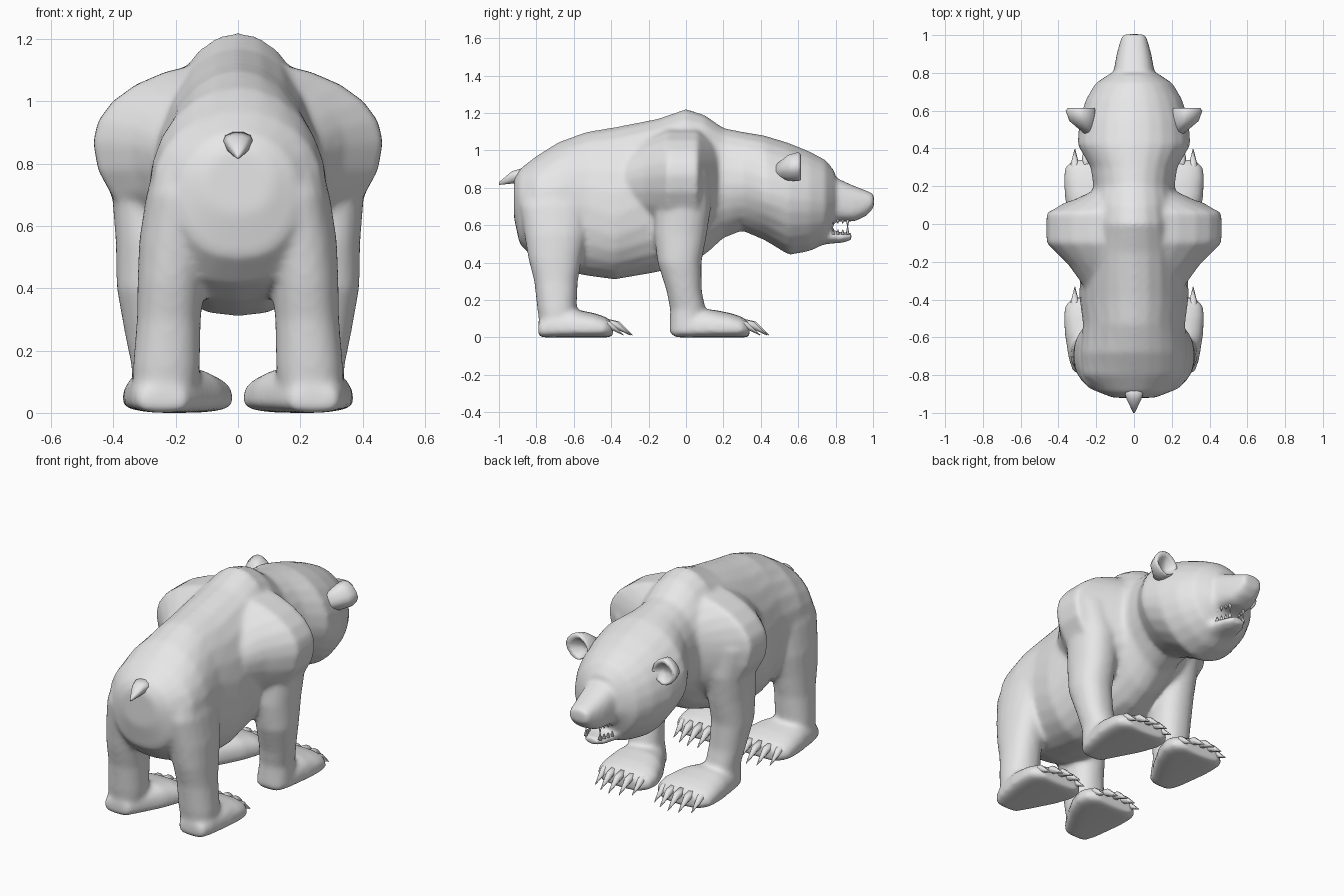
import bpy
import bmesh
from math import sin, cos, pi
from mathutils import Vector

# Remove the default cube only
default_cube = bpy.data.objects.get("Cube")
if default_cube:
    bpy.data.objects.remove(default_cube, do_unlink=True)

# One plain fur colour for everything
grey = bpy.data.materials.new("plain_grey")
grey.use_nodes = True
grey.diffuse_color = (0.8, 0.8, 0.8, 1)
grey.node_tree.nodes["Principled BSDF"].inputs["Base Color"].default_value = (0.8, 0.8, 0.8, 1)


def soft(value, power):
    """Signed power, used to square off or pinch an ellipse."""
    return (abs(value) ** power) * (1 if value >= 0 else -1)


def loft(bm, rings):
    """Skin a list of point rings and close both ends."""
    rows = [[bm.verts.new(p) for p in ring] for ring in rings]
    count = len(rows[0])
    for a, b in zip(rows, rows[1:]):
        for i in range(count):
            j = (i + 1) % count
            bm.faces.new((a[i], a[j], b[j], b[i]))
    bm.faces.new(rows[0])
    bm.faces.new(rows[-1][::-1])


def upright_ring(y, low, middle, high, width, x=0, top=1.0, bottom=1.0, sides=24):
    """Ring facing along y with its widest point at the middle height."""
    points = []
    for i in range(sides):
        angle = 2 * pi * i / sides
        upper = sin(angle) > 0
        power = top if upper else bottom
        reach = high - middle if upper else middle - low
        points.append(Vector((x + width * soft(cos(angle), power), y,
                              middle + reach * soft(sin(angle), power))))
    return points


def level_ring(z, x, y, rx, ry, side, sides=20):
    """Ring lying flat, for legs."""
    turns = [2 * pi * i / sides for i in range(sides)]
    return [Vector((side * (x + rx * soft(cos(t), 0.9)), y + ry * soft(sin(t), 0.9), z))
            for t in turns]


def spike(bm, path, radii, sides=6):
    """Tapered tube through a short path."""
    rings = []
    for k, point in enumerate(path):
        ahead = path[min(k + 1, len(path) - 1)] - path[max(k - 1, 0)]
        turn = ahead.to_track_quat('Z', 'Y')
        rings.append([point + turn @ Vector((cos(2 * pi * i / sides), sin(2 * pi * i / sides), 0)) * radii[k]
                      for i in range(sides)])
    loft(bm, rings)


def finish(bm, name):
    """Turn the bmesh into a smooth shaded object."""
    bmesh.ops.recalc_face_normals(bm, faces=bm.faces)
    mesh = bpy.data.meshes.new(name)
    bm.to_mesh(mesh)
    bm.free()
    mesh.materials.append(grey)
    mesh.shade_smooth()
    obj = bpy.data.objects.new(name, mesh)
    bpy.context.collection.objects.link(obj)
    return obj


# Rump, back, hump, neck and head: y, low, middle, high, half width
trunk = [
    (-.92, .64, .74, .85, .11), (-.89, .50, .72, .90, .19),
    (-.80, .41, .72, .97, .275), (-.68, .36, .72, 1.045, .285),
    (-.53, .33, .70, 1.10, .27), (-.38, .31, .65, 1.125, .29),
    (-.15, .35, .75, 1.17, .28), (0, .39, .80, 1.222, .25),
    (.10, .44, .82, 1.19, .235), (.20, .53, .82, 1.12, .215),
    (.30, .57, .82, 1.10, .23), (.42, .52, .78, 1.08, .30),
    (.55, .44, .74, 1.04, .29), (.66, .46, .73, .995, .255),
    (.745, .50, .72, .95, .205), (.795, .62, .72, .89, .13)]

# Shoulder mass spreading out to both front legs
shoulders = [
    (-.34, .60, .84, 1.0, .26), (-.22, .56, .86, 1.08, .345),
    (-.10, .52, .87, 1.13, .465), (.06, .52, .87, 1.13, .465),
    (.17, .58, .85, 1.06, .23)]

# Muzzle and lower jaw in the same order
muzzle = [
    (.66, .60, .70, .91, .17), (.80, .62, .71, .855, .11),
    (.90, .62, .70, .81, .092), (.965, .65, .71, .785, .074),
    (1.005, .695, .73, .766, .06)]
jaw = [
    (.66, .48, .53, .57, .12), (.76, .50, .54, .575, .09),
    (.84, .506, .535, .562, .07), (.885, .52, .54, .562, .045)]

# Legs: z, x, y, radius x, radius y
hind_leg = [
    (.02, .235, -.68, .10, .095), (.15, .23, -.69, .108, .105),
    (.30, .222, -.695, .103, .117), (.42, .215, -.70, .108, .143),
    (.55, .20, -.695, .118, .17), (.70, .18, -.70, .115, .19),
    (.85, .15, -.69, .10, .165)]
front_leg = [
    (.02, .24, 0, .10, .09), (.15, .25, .01, .092, .095),
    (.25, .265, -.01, .098, .095), (.40, .28, -.035, .11, .118),
    (.55, .275, -.03, .118, .142), (.70, .28, -.015, .125, .15),
    (.87, .30, -.015, .15, .14), (.97, .27, -.015, .12, .10)]

# Paw: distance behind the toes, height, half width, x
paw = [(-.39, .08, .075, .245), (-.32, .14, .11, .235), (-.19, .15, .158, .208),
       (-.09, .13, .18, .193), (-.03, .11, .172, .193), (.01, .08, .13, .193)]
toes = (-.40, .33)

# Body: overlapping volumes fused into one soft skin
bm = bmesh.new()
loft(bm, [upright_ring(*r, bottom=0.85 if r[0] < 0 else 1.1) for r in trunk])
loft(bm, [upright_ring(*r) for r in shoulders])
loft(bm, [upright_ring(*r, top=0.75, bottom=0.7) for r in muzzle])
loft(bm, [upright_ring(*r) for r in jaw])
for side in (1, -1):
    for leg in (hind_leg, front_leg):
        loft(bm, [level_ring(*r, side) for r in leg])
    for toe in toes:
        loft(bm, [upright_ring(toe + d, 0, .04, h, w, x=side * x, top=0.75, bottom=0.75)
                  for d, h, w, x in paw])
body = finish(bm, "body")
fuse = body.modifiers.new("fuse", 'REMESH')
fuse.mode = 'VOXEL'
fuse.voxel_size = 0.013
fuse.use_smooth_shade = True
relax = body.modifiers.new("relax", 'SMOOTH')
relax.factor = 0.5
relax.iterations = 11

# Tail
bm = bmesh.new()
loft(bm, [upright_ring(*r, sides=10) for r in (
    (-.86, .83, .88, .91, .06), (-.93, .82, .87, .89, .038), (-1.0, .815, .825, .83, .004))])
finish(bm, "tail")

# Cupped ears: y, x, z, radius, ending in a recess
ear_rings = [(.48, .23, .89, .035), (.545, .272, .907, .07), (.60, .282, .913, .08),
             (.615, .28, .91, .07), (.60, .275, .905, .055), (.57, .265, .90, .02)]
for side, label in ((1, "left"), (-1, "right")):
    bm = bmesh.new()
    loft(bm, [upright_ring(y, z - r, z, z + r, r, x=side * x, top=1.25, bottom=1.25, sides=14)
              for y, x, z, r in ear_rings])
    finish(bm, label + "_ear")

# Five stout claws on each paw
for side, label in ((1, "left"), (-1, "right")):
    for toe, place in zip(toes, ("hind", "front")):
        bm = bmesh.new()
        for k in range(-2, 3):
            x = side * .193 + k * .06
            back = toe - .012 * k * k
            path = [Vector((x, back - .03, .08)), Vector((x, back + .035, .068)),
                    Vector((x, back + .115, .012))]
            spike(bm, path, (.024, .022, .002))
        finish(bm, f"{label}_{place}_claws")

# Teeth: small rows with a larger canine at the front
for name, root, point in (("upper_teeth", .635, -1), ("lower_teeth", .55, 1)):
    bm = bmesh.new()
    for side in (1, -1):
        for k in range(5):
            y = .76 + .026 * k
            x = side * (.078 - .008 * k)
            length = .045 if k == 4 else .027
            start = Vector((x, y, root))
            spike(bm, [start, start + Vector((0, 0, point * length))], (.011, .002), 5)
    finish(bm, name)
